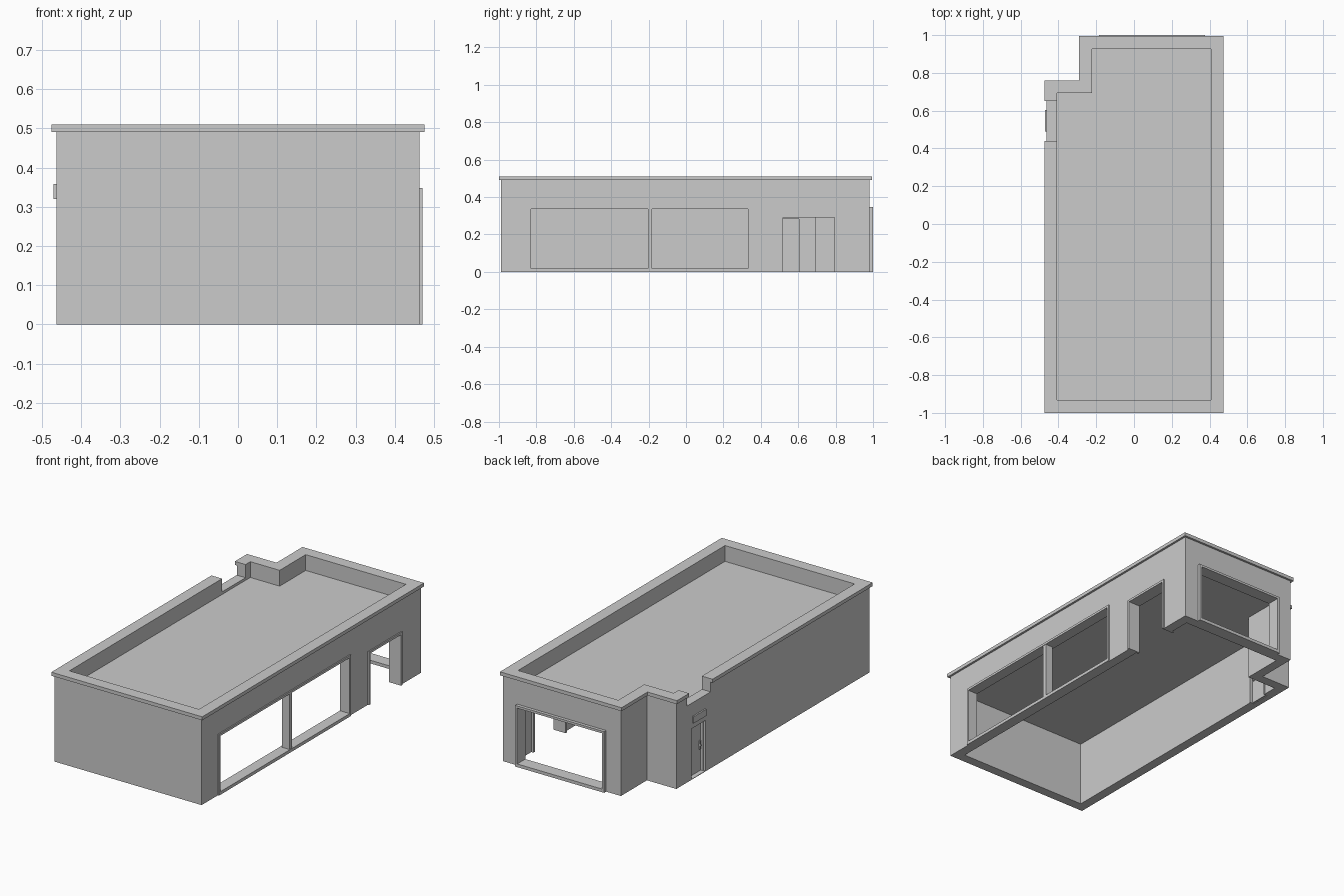
import bpy, bmesh

if "Cube" in bpy.data.objects:
    bpy.data.objects.remove(bpy.data.objects["Cube"])


def make(name, bm):
    bmesh.ops.recalc_face_normals(bm, faces=bm.faces)
    me = bpy.data.meshes.new(name)
    bm.to_mesh(me)
    bm.free()
    ob = bpy.data.objects.new(name, me)
    bpy.context.collection.objects.link(ob)
    return ob


def foot(d):
    """Notched footprint, inset by d from the coping edge."""
    l, r, f, b = -.475 + d, .475 - d, -1 + d, .994 - d
    nx, ny = -.29 + d, .76 - d
    return [(l, f), (r, f), (r, b), (nx, b), (nx, ny), (l, ny)]


def ring(name, d0, d1, z0, z1):
    """Closed wall band between two footprint insets."""
    bm = bmesh.new()
    loops = [[bm.verts.new((x, y, z)) for x, y in foot(d)]
             for d, z in ((d0, z0), (d0, z1), (d1, z1), (d1, z0))]
    for k in range(4):
        a, b = loops[k], loops[(k + 1) % 4]
        for i in range(6):
            j = (i + 1) % 6
            bm.faces.new((a[i], a[j], b[j], b[i]))
    return make(name, bm)


def box(name, x0, x1, y0, y1, z0, z1):
    bm = bmesh.new()
    bmesh.ops.create_cube(bm, size=1)
    for v in bm.verts:
        v.co = ((x0, x1)[v.co.x > 0], (y0, y1)[v.co.y > 0], (z0, z1)[v.co.z > 0])
    return make(name, bm)


def cut(targets, *dims):
    c = box("opening_cutter", *dims)
    c.hide_render = True
    c.hide_viewport = True
    c.display_type = 'WIRE'
    for t in targets:
        m = t.modifiers.new("opening", 'BOOLEAN')
        m.operation = 'DIFFERENCE'
        m.solver = 'EXACT'
        m.object = c


def frame(name, axis, d0, d1, u0, u1, z0, z1, w, sill=0):
    """Frame with borders w in a wall; d is depth, u runs along the wall."""
    def bar(part, a, b, c, e):
        dims = (d0, d1, a, b) if axis == 'x' else (a, b, d0, d1)
        box(name + part, *dims, c, e)
    bar("_jamb_a", u0, u0 + w, z0, z1)
    bar("_jamb_b", u1 - w, u1, z0, z1)
    bar("_head", u0 + w, u1 - w, z1 - w, z1)
    if sill:
        bar("_sill", u0 + w, u1 - w, z0, z0 + sill)


# Shell: walls, parapet coping and roof
walls = ring("walls", .012, .067, 0, .49)
coping = ring("coping", 0, .067, .49, .51)
bm = bmesh.new()
face = bm.faces.new([bm.verts.new((x, y, .37)) for x, y in foot(.066)])
top = bmesh.ops.extrude_face_region(bm, geom=[face], use_keep_orig=True)
for v in top["geom"]:
    if isinstance(v, bmesh.types.BMVert):
        v.co.z = .42
make("roof_slab", bm)

# Openings
cut([walls, coping], -.6, -.40, .44, .65, .435, .6)     # parapet gap
cut([walls], .35, .6, -.83, .333, .018, .335)           # side window
cut([walls], .35, .6, .51, .805, -.1, .30)              # side doorway
cut([walls], -.172, .362, .85, 1.1, .018, .335)         # back window
cut([walls], -.6, -.35, .485, .612, -.1, .29)           # service door

# Window and doorway frames
frame("side_window", 'x', .455, .470, -.842, .345, 0, .348, .013, .018)
box("side_window_mullion", .42, .468, -.204, -.182, .018, .335)
frame("back_window", 'y', .97, 1.0, -.185, .375, 0, .348, .013, .018)
frame("side_doorway", 'x', .395, .470, .505, .808, 0, .303, .013)

# Service door with hardware
frame("service_door", 'x', -.45, -.405, .485, .612, 0, .29, .007)
box("service_door_leaf", -.437, -.422, .492, .605, .003, .283)
box("service_door_threshold", -.463, -.43, .485, .612, 0, .003)
for side, x0, x1 in (("outer", -.452, -.437), ("inner", -.422, -.407)):
    box(side + "_handle_plate", x0 + .005, x1 - .005, .503, .513, .13, .18)
    box(side + "_handle_grip", x0, x1, .505, .511, .15, .158)
for i, z in enumerate((.06, .215)):
    box(f"door_hinge_{i}", -.424, -.414, .600, .606, z, z + .03)

# Blank panel over the service door
box("door_panel", -.471, -.46, .49, .603, .32, .358)
